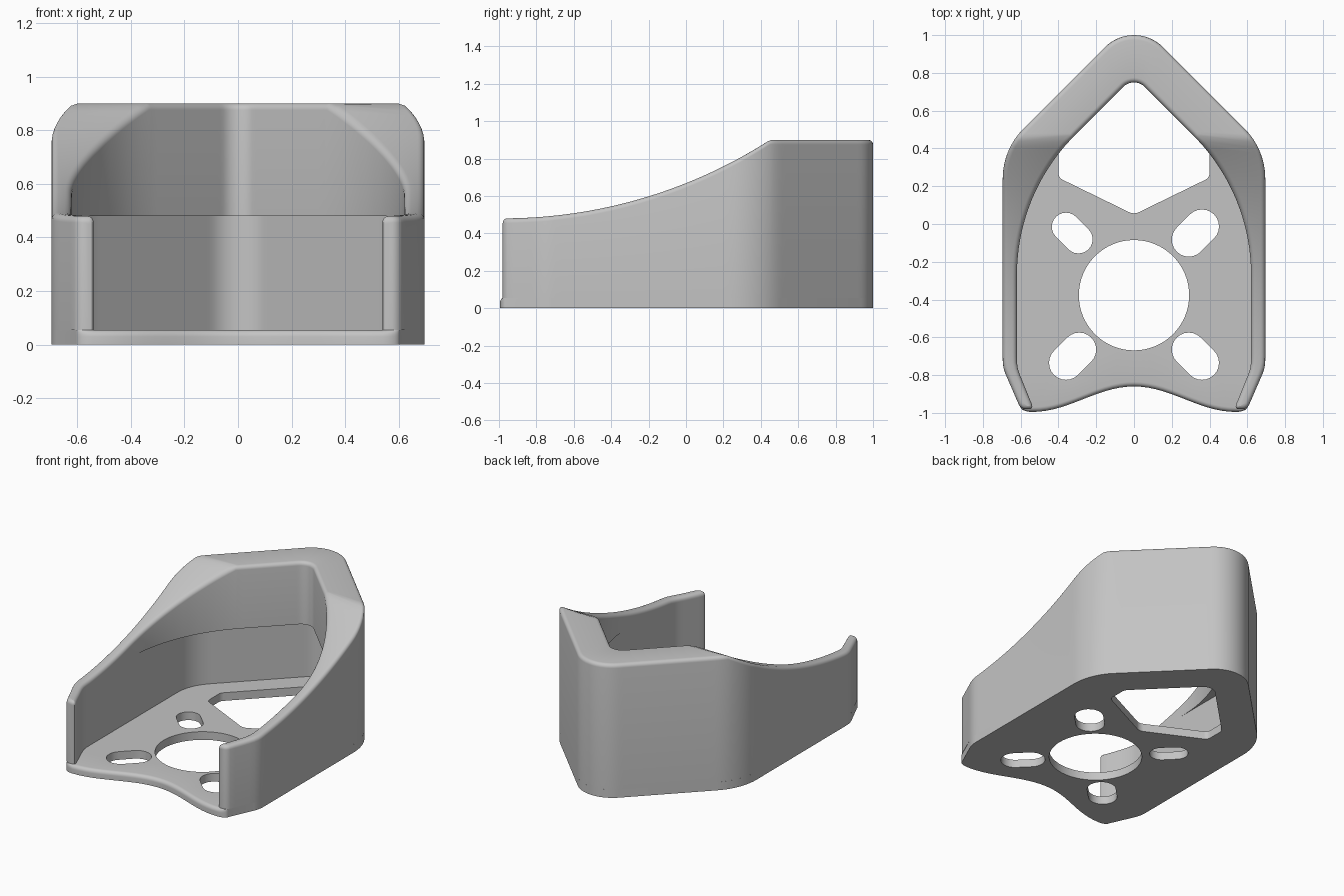
import bpy, bmesh
from math import sin, cos, tan, pi, sqrt, radians
from mathutils import Vector

cube = bpy.data.objects.get("Cube")
if cube:
    bpy.data.objects.remove(cube, do_unlink=True)

PLATE = 0.055      # base plate thickness
LEDGE = 0.48       # underside of the inner lip
R = 0.025          # rim rounding
FRONT, CREASE, HIGH = -0.98, 0.45, 0.90

grey = bpy.data.materials.new("light grey")
grey.use_nodes = True
grey.diffuse_color = (0.55, 0.55, 0.55, 1)
grey.node_tree.nodes["Principled BSDF"].inputs["Base Color"].default_value = (0.55, 0.55, 0.55, 1)


def fillet(corners, n=16):
    """Round each (x, y, radius) corner of a path; zero radius stays sharp."""
    pts = []
    for i, (x, y, r) in enumerate(corners):
        p = Vector((x, y))
        if r == 0:
            pts.append(p)
            continue
        a = (Vector(corners[i - 1][:2]) - p).normalized()
        b = (Vector(corners[(i + 1) % len(corners)][:2]) - p).normalized()
        half = a.angle(b) / 2
        c = p + (a + b).normalized() * (r / sin(half))
        s, e = p + a * (r / tan(half)) - c, p + b * (r / tan(half)) - c
        pts += [c + s.lerp(e, k / n).normalized() * r for k in range(n + 1)]
    return pts


def mirrored(half):
    """Half path ending on the centre line, continued down the left side."""
    return half + [Vector((-p.x, p.y)) for p in reversed(half[:-1])]


def half_path(corners):
    """Right half of a symmetric rounded path, from the front to the apex."""
    full = corners + [(-x, y, r) for x, y, r in reversed(corners[:-1])]
    pts = fillet(full)
    return pts[:len(pts) // 2 + 1]


def x_at(path, y):
    for a, b in zip(path, path[1:]):
        if a.y <= y <= b.y and b.y > a.y:
            return a.x + (b.x - a.x) * (y - a.y) / (b.y - a.y)
    return path[-1].x


def resample(pts, n):
    lengths = [(b - a).length for a, b in zip(pts, pts[1:])]
    step, out = sum(lengths) / n, []
    for k in range(1, n):
        d, i = k * step, 0
        while i < len(lengths) - 1 and d > lengths[i]:
            d -= lengths[i]
            i += 1
        out.append(pts[i].lerp(pts[i + 1], d / lengths[i]))
    return out + [Vector((0, pts[-1].y))]


def stations(path, side):
    """Matched stations: by depth up to the crease, then by length."""
    pts = []
    for k in range(5):                       # rounded tip of the arm
        a = k * pi / 8
        y = FRONT + R * (1 - cos(a))
        pts.append(Vector((x_at(path, y) + side * R * (1 - sin(a)), y)))
    y0 = FRONT + R
    for k in range(1, 45):
        y = y0 + (CREASE - y0) * k / 44
        pts.append(Vector((x_at(path, y), y)))
    rest = [pts[-1]] + [p for p in path if p.y > CREASE + 0.001]
    return mirrored(pts + resample(rest, 30))


def top(y):
    """Rim height: a circular sweep up to the flat back."""
    run, rise = CREASE - FRONT, HIGH - LEDGE
    big = (run * run + rise * rise) / (2 * rise)
    d = min(max(y - FRONT, 0), run)
    return LEDGE + big - sqrt(big * big - d * d)


def left_normals(pts):
    out = []
    for i in range(len(pts)):
        d = (pts[min(i + 1, len(pts) - 1)] - pts[max(i - 1, 0)]).normalized()
        out.append(Vector((-d.y, d.x)))
    return out


def bridge(bm, r0, r1):
    n = len(r0)
    for i in range(n):
        j = (i + 1) % n
        bm.faces.new((r0[i], r0[j], r1[j], r1[i]))


def finish(bm, name):
    bmesh.ops.remove_doubles(bm, verts=bm.verts, dist=0.0001)
    bmesh.ops.recalc_face_normals(bm, faces=bm.faces)
    mesh = bpy.data.meshes.new(name)
    bm.to_mesh(mesh)
    bm.free()
    mesh.materials.append(grey)
    ob = bpy.data.objects.new(name, mesh)
    bpy.context.collection.objects.link(ob)
    bpy.ops.object.select_all(action='DESELECT')
    ob.select_set(True)
    bpy.context.view_layer.objects.active = ob
    bpy.ops.object.shade_smooth_by_angle(angle=radians(30))


# Plan profiles: outside, lip opening, and the wider pocket below the lip
outer = half_path([(0.591, -1, 0), (0.695, -0.76, 0.2), (0.695, 0.395, 0.374), (0, 1.09, 0.217)])
lip = half_path([(0.522, -1, 0), (0.62, -0.76, 0.2), (0.62, 0.163, 1.046), (0, 0.783, 0.08)])
pocket = half_path([(0.522, -1, 0), (0.62, -0.76, 0.2), (0.62, 0.364, 0.3), (0, 0.984, 0.142)])

# Wall: cross-sections with a rounded rim, swept round the outline
O, I, P = stations(outer, -1), stations(lip, 1), stations(pocket, 1)
bm = bmesh.new()
sections = []
for o, i, p, no, ni in zip(O, I, P, left_normals(O), left_normals(I)):
    sec = [(o, PLATE)]
    arc = [k * pi / 10 for k in range(6)]
    for base, n, angles in ((o, no, arc), (i, -ni, arc[::-1])):
        for a in angles:
            q = base + n * (R * (1 - cos(a)))
            sec.append((q, top(q.y) - R * (1 - sin(a))))
    ledge = min(LEDGE, top(i.y) - R - 0.005)
    sec += [(i, ledge), (p, ledge), (p, PLATE)]
    sections.append([bm.verts.new((q.x, q.y, z)) for q, z in sec])
for s0, s1 in zip(sections, sections[1:]):
    bridge(bm, s0, s1)
for s in (sections[0], sections[-1]):        # arm end caps
    for j in range(5):
        bm.faces.new((s[1 + j], s[2 + j], s[11 - j], s[12 - j]))
    bm.faces.new((s[0], s[1], s[12], s[14], s[15]))
finish(bm, "curved_wall")

# Base plate: outline with a scooped, rounded front edge
front = [Vector((0.54 * k / 14, -0.86 - 0.0675 * (1 - cos(pi * k / 14)))) for k in range(15)]
front += [Vector((0.54 + 0.063 * sin(a), -0.965 - 0.03 * cos(a))) for a in (pi * k / 12 for k in range(1, 7))]
front = [Vector((-p.x, p.y)) for p in reversed(front[1:])] + front
sides = mirrored([p for p in outer if p.y > -0.955])


def outline(d):
    return [Vector((p.x, p.y + d * min(1, max(0, (0.603 - abs(p.x)) / 0.06)))) for p in front] + sides


def slot(sx, sy, cx, cy, r, h):
    """Diagonal round-ended slot pointing away from the centre hole."""
    pts = []
    for end in (1, -1):
        for k in range(13):
            a = pi * k / 12 - pi / 2 + pi / 4 + (0 if end > 0 else pi)
            pts.append(Vector((sx * (cx + end * h + r * cos(a)), sy * (cy + end * h + r * sin(a)))))
    return pts


corner = [(0.4, 0.245, 0.04), (0.4, 0.383, 0.05)]
window = fillet([(0, 0.05, 0.06)] + corner + [(0, 0.783, 0.08)]
                + [(-x, y, r) for x, y, r in reversed(corner)], 8)
bore = [Vector((0.292 * cos(a), -0.377 + 0.292 * sin(a))) for a in (2 * pi * k / 64 for k in range(64))]
holes = [window, bore,
         slot(1, 1, 0.325, -0.048, 0.09, 0.035), slot(-1, 1, 0.327, -0.048, 0.075, 0.033),
         slot(1, -1, 0.325, 0.7, 0.09, 0.035), slot(-1, -1, 0.325, 0.7, 0.09, 0.035)]

bm = bmesh.new()


def ring(pts, z):
    return [bm.verts.new((p.x, p.y, z)) for p in pts]


layers = [ring(outline(0), 0)]
for k in range(6):
    a = k * pi / 10
    layers.append(ring(outline(R * (1 - cos(a))), PLATE - R * (1 - sin(a))))
for r0, r1 in zip(layers, layers[1:]):
    bridge(bm, r0, r1)
bottom, upper = [layers[0]], [layers[-1]]
for h in holes:
    bottom.append(ring(h, 0))
    upper.append(ring(h, PLATE))
    bridge(bm, bottom[-1], upper[-1])
for loops in (bottom, upper):
    edges = [bm.edges.get((l[i - 1], l[i])) for l in loops for i in range(len(l))]
    bmesh.ops.triangle_fill(bm, use_beauty=True, edges=edges, normal=(0, 0, 1))
finish(bm, "base_plate")
